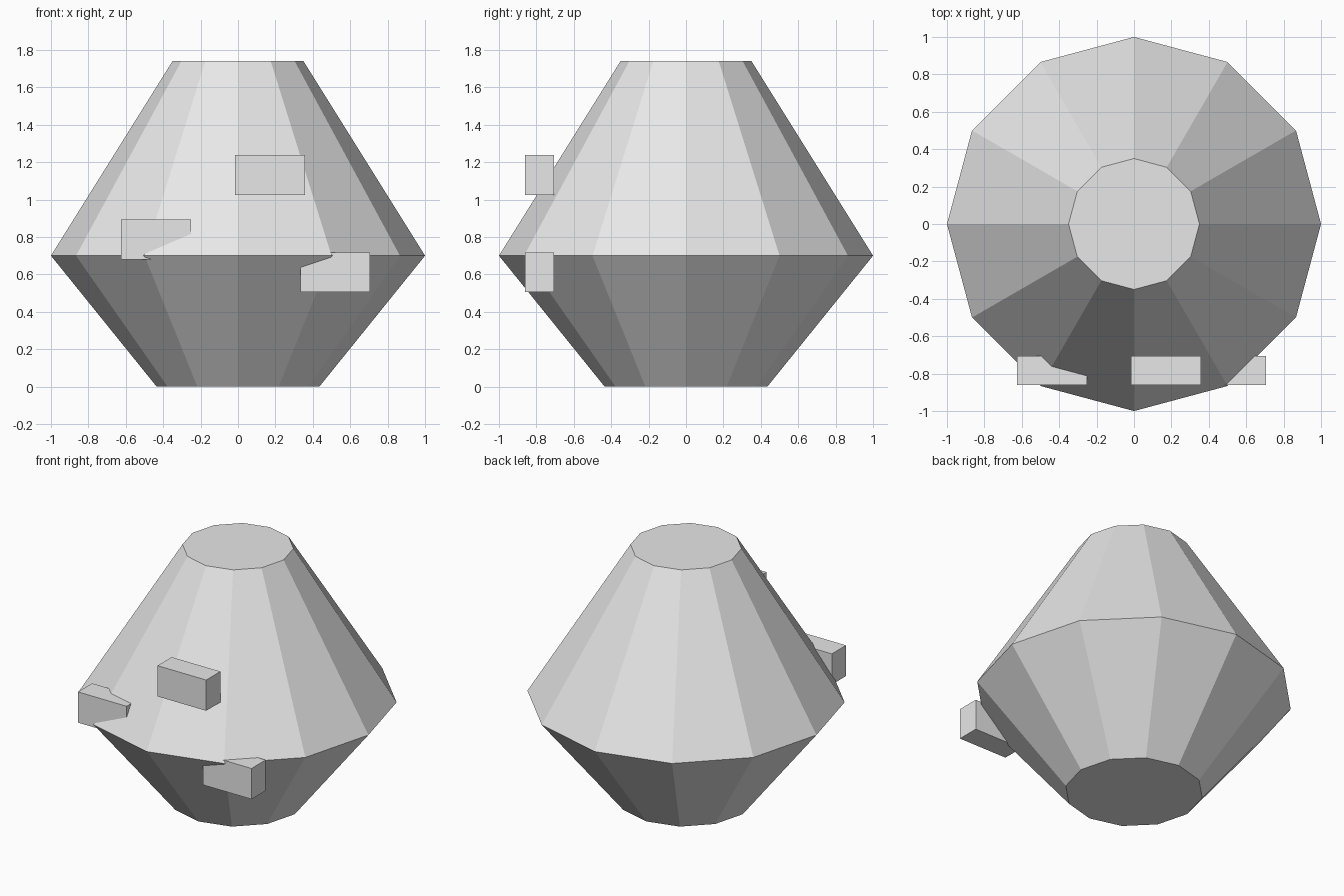
import bpy
import bmesh
from mathutils import Matrix

if "Cube" in bpy.data.objects:
    bpy.data.objects.remove(bpy.data.objects["Cube"], do_unlink=True)

# One plain grey for every part
grey = bpy.data.materials.new("light_grey")
grey.use_nodes = True
colour = (0.8, 0.8, 0.8, 1.0)
grey.diffuse_color = colour
grey.node_tree.nodes["Principled BSDF"].inputs["Base Color"].default_value = colour


def finish(name, bm):
    bmesh.ops.recalc_face_normals(bm, faces=bm.faces)
    mesh = bpy.data.meshes.new(name)
    bm.to_mesh(mesh)
    bm.free()
    mesh.materials.append(grey)
    obj = bpy.data.objects.new(name, mesh)
    bpy.context.collection.objects.link(obj)
    return obj


def box(name, low, high):
    bm = bmesh.new()
    bmesh.ops.create_cube(bm, size=1)
    size = [h - l for l, h in zip(low, high)]
    middle = [(h + l) / 2 for l, h in zip(low, high)]
    for v in bm.verts:
        v.co = [m + c * s for m, c, s in zip(middle, v.co, size)]
    return finish(name, bm)


# Twelve-sided body: a cone widening to the rim, and one narrowing to the flat top
SIDES, RIM_Z, TOP_Z = 12, 0.70, 1.74
bm = bmesh.new()
for r1, r2, z1, z2 in ((0.435, 1.0, 0, RIM_Z), (1.0, 0.35, RIM_Z, TOP_Z)):
    bmesh.ops.create_cone(bm, cap_ends=True, segments=SIDES, radius1=r1, radius2=r2,
                          depth=z2 - z1, matrix=Matrix.Translation((0, 0, (z1 + z2) / 2)))
# Remove the hidden caps at the rim and weld the two halves
inner = [f for f in bm.faces if len(f.verts) == SIDES
         and abs(f.calc_center_median().z - RIM_Z) < 0.01]
bmesh.ops.delete(bm, geom=inner, context='FACES_ONLY')
bmesh.ops.remove_doubles(bm, verts=bm.verts, dist=0.001)
finish("faceted_body", bm)

# Three equal blocks set into the front
for name, x, z in (("upper_block", -0.015, 1.025),
                   ("right_block", -0.625, 0.68),
                   ("left_block", 0.333, 0.505)):
    box(name, (x, -0.86, z), (x + 0.373, -0.705, z + 0.213))
